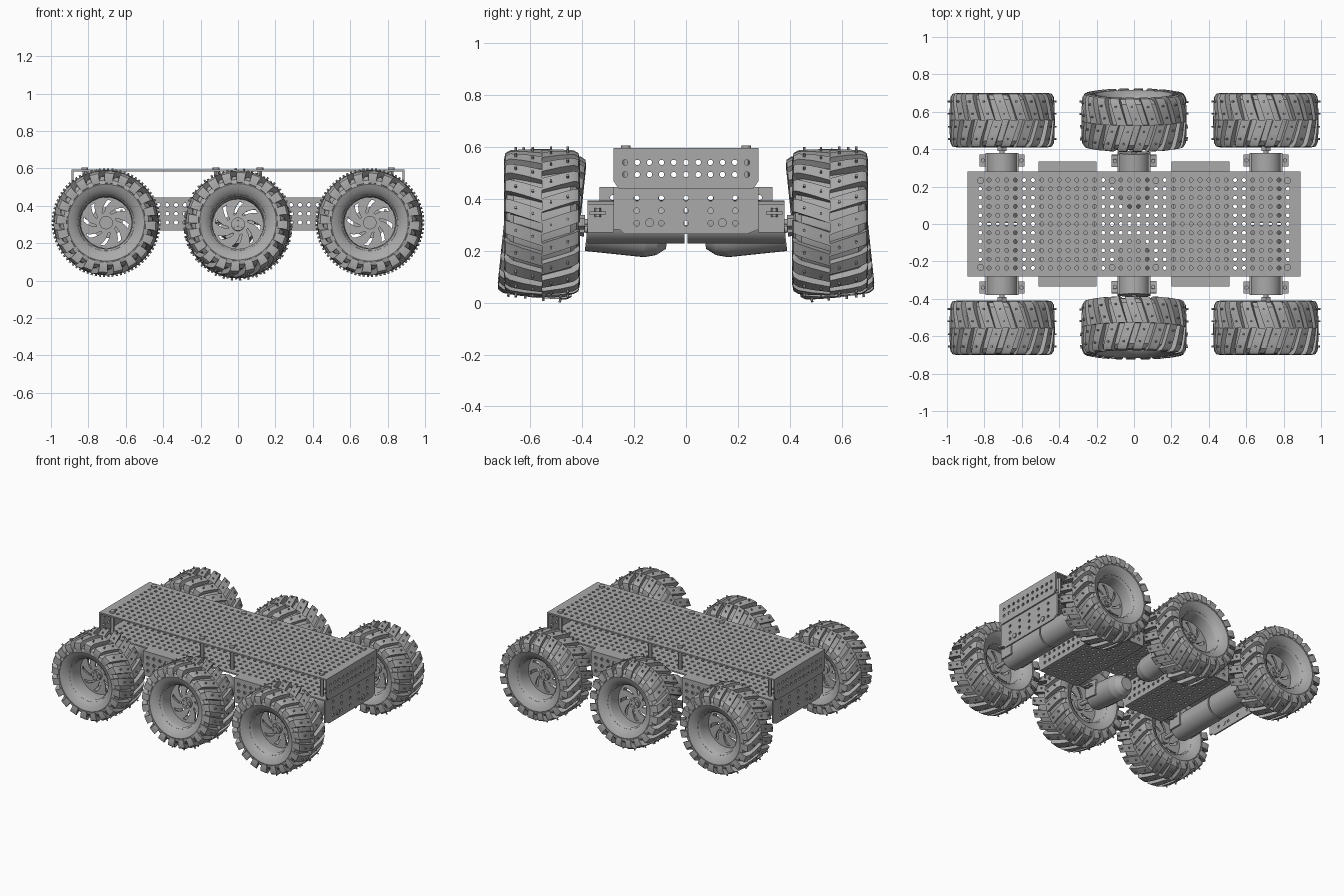
import bpy, bmesh, math
from mathutils import Matrix, Vector

if "Cube" in bpy.data.objects:
    bpy.data.objects.remove(bpy.data.objects["Cube"])

GREY = bpy.data.materials.new("plain_grey")
GREY.use_nodes = True
COLOUR = (0.4, 0.4, 0.4, 1)
GREY.diffuse_color = COLOUR
GREY.node_tree.nodes["Principled BSDF"].inputs["Base Color"].default_value = COLOUR

PITCH = 0.047
I4 = Matrix.Identity(4)


def to_mesh(name, bm):
    bmesh.ops.remove_doubles(bm, verts=bm.verts, dist=1e-5)
    bmesh.ops.recalc_face_normals(bm, faces=bm.faces)
    me = bpy.data.meshes.new(name)
    bm.to_mesh(me)
    bm.free()
    me.materials.append(GREY)
    return me


def place(name, me, matrix=I4, thick=0, smooth=False):
    ob = bpy.data.objects.new(name, me)
    bpy.context.scene.collection.objects.link(ob)
    ob.matrix_world = matrix
    if thick:
        mod = ob.modifiers.new("thickness", "SOLIDIFY")
        mod.thickness, mod.offset = thick, 0
    if smooth:
        bpy.ops.object.select_all(action="DESELECT")
        ob.select_set(True)
        bpy.context.view_layer.objects.active = ob
        bpy.ops.object.shade_smooth_by_angle(angle=math.radians(35))
    return ob


def add_box(bm, centre, size):
    bmesh.ops.create_cube(bm, size=1, matrix=Matrix.Translation(centre) @ Matrix.Diagonal((*size, 1)))


def add_rod(bm, start, end, radius, sides=12, end_radius=None):
    a, b = Vector(start), Vector(end)
    turn = (b - a).to_track_quat("Z", "Y").to_matrix().to_4x4()
    bmesh.ops.create_cone(bm, cap_ends=True, segments=sides, radius1=radius,
                          radius2=radius if end_radius is None else end_radius,
                          depth=(b - a).length, matrix=Matrix.Translation((a + b) / 2) @ turn)


def perforated(name, centre, u_axis, v_axis, size, count, pitch=(PITCH, PITCH), chamfer=0):
    """Flat plate with a centred grid of octagonal holes."""
    bm = bmesh.new()
    hole = 0.0108
    lines = []
    for w, n, p in zip(size, count, pitch):
        lines.append([-w / 2] + [(i - n / 2) * p for i in range(n + 1)] + [w / 2])
    us, vs = lines

    def corner(i, j):
        u, v = us[i], vs[j]
        if chamfer and j == 0 and i in (0, len(us) - 1):
            u -= math.copysign(chamfer, u)
            v += chamfer
        return bm.verts.new((u, v, 0))

    for i in range(len(us) - 1):
        for j in range(len(vs) - 1):
            c = [corner(i + 1, j), corner(i + 1, j + 1), corner(i, j + 1), corner(i, j)]
            if not (0 < i <= count[0] and 0 < j <= count[1]):
                bm.faces.new(c)
                continue
            mu, mv = (us[i] + us[i + 1]) / 2, (vs[j] + vs[j + 1]) / 2
            ring = [bm.verts.new((mu + hole * math.cos(a), mv + hole * math.sin(a), 0))
                    for a in [math.pi / 8 * (2 * k - 1) for k in range(8)]]
            for k in range(4):
                a, b, nxt = ring[2 * k], ring[2 * k + 1], ring[(2 * k + 2) % 8]
                bm.faces.new((c[k], c[(k + 1) % 4], b, a))
                bm.faces.new((c[(k + 1) % 4], nxt, b))
    u, v = Vector(u_axis), Vector(v_axis)
    m = Matrix((u, v, u.cross(v))).transposed().to_4x4()
    return place(name, to_mesh(name, bm), Matrix.Translation(centre) @ m, thick=0.01)


def lathe(name, profile, steps=48):
    """Revolve (y, radius) points about the y axis."""
    bm = bmesh.new()
    vs = [bm.verts.new((0, y, r)) for y, r in profile]
    es = [bm.edges.new(p) for p in zip(vs, vs[1:])]
    bmesh.ops.spin(bm, geom=vs + es, axis=(0, 1, 0), cent=(0, 0, 0), steps=steps, angle=math.tau)
    return to_mesh(name, bm)


def polar(angle, radius, y):
    return (radius * math.sin(angle), y, radius * math.cos(angle))


# Tyre and rim profiles, mirrored across the wheel's middle
side = [(0.09, 0.14), (0.108, 0.152), (0.13, 0.178), (0.14, 0.205), (0.134, 0.228), (0.11, 0.248)]
tyre = lathe("tyre", side + [(0, 0.257)] + [(-y, r) for y, r in reversed(side)])
lip = [(0.09, 0.16), (0.106, 0.156), (0.106, 0.15), (0.09, 0.142), (0.03, 0.136)]
rim = lathe("rim", lip + [(-y, r) for y, r in reversed(lip)])


def make_tread():
    """Chevron lugs wrapping the shoulders, each with small studs."""
    bm = bmesh.new()
    lugs, half, lean = 20, 0.095, 1.2
    stations = [(0, 0.282, 0.25), (0.07, 0.281, 0.245), (0.122, 0.277, 0.235),
                (0.141, 0.266, 0.225), (0.146, 0.24, 0.215), (0.142, 0.212, 0.2)]
    for s in (-1, 1):
        for n in range(lugs):
            base = math.tau * (n + (0.25 if s > 0 else -0.25)) / lugs
            loops = []
            for y, top, low in stations:
                a = base - lean * y
                y_low = min(y, 0.122)
                loops.append([bm.verts.new(polar(a + d, r, s * yy)) for d, r, yy in
                              ((-half, top, y), (half, top, y), (half, low, y_low), (-half, low, y_low))])
            for p, q in zip(loops, loops[1:]):
                for k in range(4):
                    bm.faces.new((p[k], p[(k + 1) % 4], q[(k + 1) % 4], q[k]))
            bm.faces.new(loops[0])
            bm.faces.new(loops[-1])
            for y in (0.035, 0.1):
                a = base - lean * y
                add_rod(bm, polar(a, 0.27, s * y), polar(a, 0.291, s * y), 0.0055, 6)
    return to_mesh("tread", bm)


def make_spokes():
    """Disc with eight swirling slots."""
    bm = bmesh.new()
    radii = [0.03, 0.055, 0.08, 0.105, 0.122, 0.14]
    n = 32
    for j in range(len(radii) - 1):
        for i in range(n):
            if 0 < j < 4 and i % 4 == 0:
                continue
            pts = [(i, j), (i + 1, j), (i + 1, j + 1), (i, j + 1)]
            bm.faces.new([bm.verts.new(polar(math.tau * a / n + 7 * radii[b], radii[b], 0)) for a, b in pts])
    return to_mesh("spokes", bm)


def make_drive(rear, domed):
    """Motor, shaft, hub and bracket, pointing out along +y from the wheel centre."""
    bm = bmesh.new()
    add_rod(bm, (0, rear, 0), (0, -0.175, 0), 0.083, 32)
    if domed:
        add_rod(bm, (0, rear, 0), (0, rear - 0.045, 0), 0.083, 32, 0.07)
        add_rod(bm, (0, rear - 0.045, 0), (0, rear - 0.08, 0), 0.07, 32, 0.042)
    add_rod(bm, (0, -0.18, 0), (0, 0.03, 0), 0.013)
    add_rod(bm, (0, -0.165, 0), (0, -0.13, 0), 0.028, 6)
    add_rod(bm, (0, -0.03, 0), (0, 0.025, 0), 0.036, 16)
    for k in range(6):
        a = math.tau * k / 6
        add_rod(bm, polar(a, 0.024, 0.02), polar(a, 0.024, 0.031), 0.006, 6)
    for s in (-1, 1):
        add_box(bm, (s * 0.082, -0.225, 0.015), (0.012, 0.1, 0.11))
        add_box(bm, (s * 0.1, -0.215, 0.035), (0.04, 0.065, 0.012))
        add_rod(bm, (s * 0.103, -0.215, 0.02), (s * 0.103, -0.215, 0.055), 0.012, 6)
    return to_mesh("motor_drive", bm)


tread, spokes = make_tread(), make_spokes()
corner_drive, middle_drive = make_drive(-0.55, False), make_drive(-0.405, True)

# Six driven wheels; the middle pair leans inward at the top
for x, pos in ((-0.705, "right"), (0, "middle"), (0.705, "left")):
    middle = pos == "middle"
    drive = middle_drive if middle else corner_drive
    for s, row in ((-1, "front"), (1, "back")):
        lean = math.radians(6) if middle else 0
        m = Matrix.Translation((x, s * 0.555, 0.3 if middle else 0.31)) @ Matrix.Rotation(s * lean, 4, "X")
        tag = f"_{row}_{pos}"
        place("tyre" + tag, tyre, m, smooth=True)
        place("tread" + tag, tread, m, smooth=True)
        place("rim" + tag, rim, m, smooth=True)
        place("spokes" + tag, spokes, m, thick=0.012)
        place("motor_drive" + tag, drive, m @ Matrix.Rotation(math.pi if s < 0 else 0, 4, "Z"), smooth=True)

# Upper and lower decks
X, Y, Z = (1, 0, 0), (0, 1, 0), (0, 0, 1)
perforated("upper_deck", (0, 0, 0.59), X, Y, (1.78, 0.56), (36, 11))
perforated("lower_deck", (0, 0, 0.44), X, Y, (1.75, 0.56), (36, 11))

# End plates
for s, end in ((-1, "right"), (1, "left")):
    perforated(f"upper_flange_{end}", (s * 0.885, 0, 0.517), Y, Z, (0.56, 0.155), (11, 2), chamfer=0.012)
    perforated(f"lower_end_plate_{end}", (s * 0.873, 0, 0.354), Y, Z, (0.56, 0.178), (5, 3), (0.095, 0.048), chamfer=0.02)

# Perforated boxes between the wheels
wings = bmesh.new()
for sx in (-1, 1):
    perforated("box_floor", (sx * 0.355, 0, 0.274), X, Y, (0.31, 0.65), (6, 13))
    for end in (-0.15, 0.15):
        perforated("box_cross_wall", (sx * 0.355 + end, 0, 0.357), Y, Z, (0.65, 0.166), (13, 3), (PITCH, 0.048))
    for sy in (-1, 1):
        add_box(wings, (sx * 0.355, sy * 0.305, 0.44), (0.31, 0.055, 0.01))
        perforated("side_panel", (sx * 0.355, sy * 0.328, 0.358), X, Z, (0.31, 0.175), (6, 3))
place("wing_ledges", to_mesh("wing_ledges", wings))

# Standoffs with screw heads, and bolts on the end plates
posts = bmesh.new()
for x in (-0.82, -0.117, 0.117, 0.82):
    for y in (-0.232, 0.232):
        add_rod(posts, (x, y, 0.42), (x, y, 0.59), 0.014, 6)
        add_rod(posts, (x, y, 0.59), (x, y, 0.606), 0.018)
for s in (-1, 1):
    for y in (-0.14, 0.14):
        add_rod(posts, (s * 0.865, y, 0.308), (s * 0.886, y, 0.308), 0.017)
place("standoffs_and_bolts", to_mesh("standoffs_and_bolts", posts), smooth=True)
